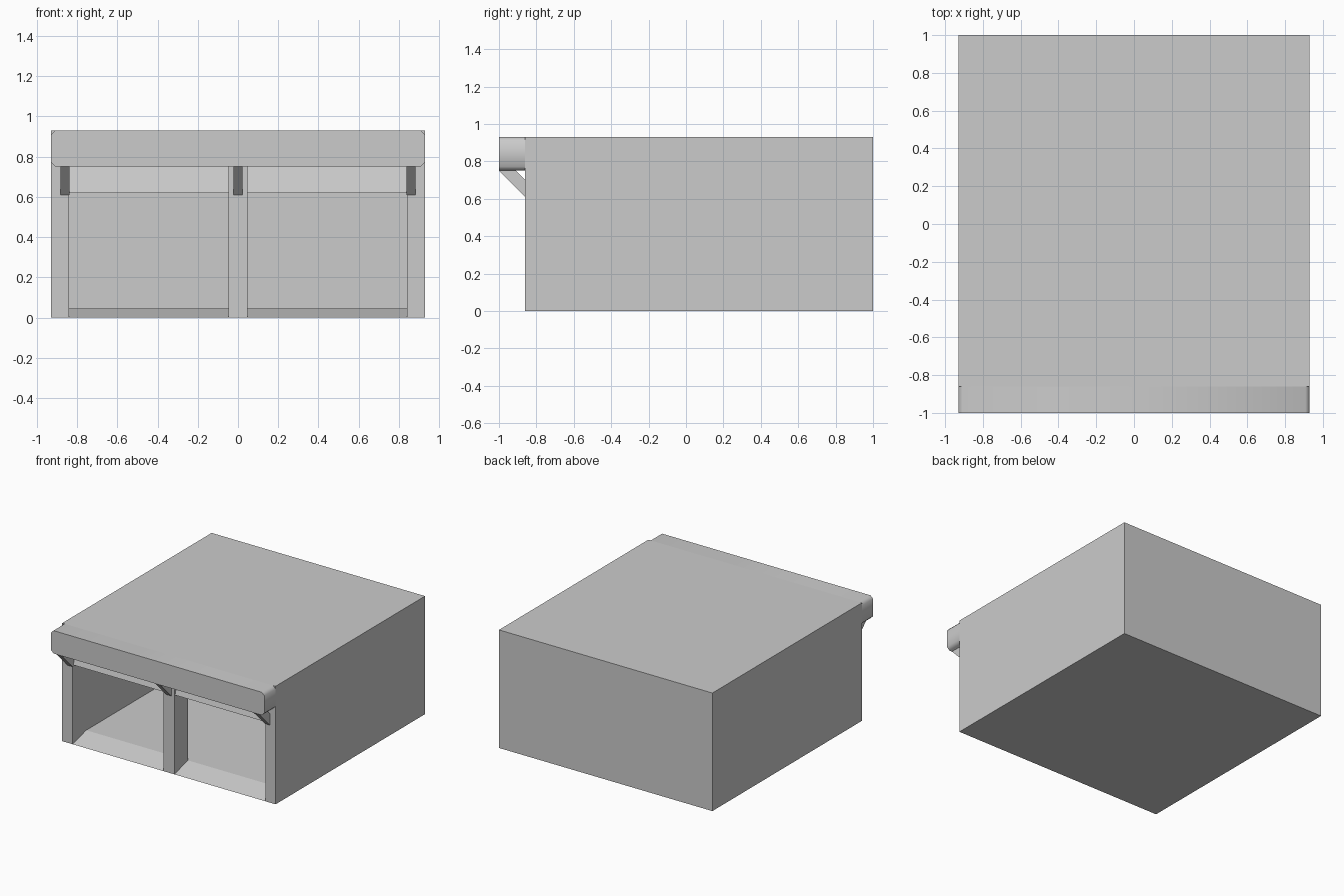
import bpy, bmesh

if "Cube" in bpy.data.objects:
    bpy.data.objects.remove(bpy.data.objects["Cube"])


def prism(name, profile, axis, start, end):
    """Extrude a closed 2D profile along x (profile = y,z) or y (profile = x,z)."""
    bm = bmesh.new()
    place = (lambda a, b, t: (t, a, b)) if axis == 'x' else (lambda a, b, t: (a, t, b))
    face = bm.faces.new([bm.verts.new(place(a, b, start)) for a, b in profile])
    ext = bmesh.ops.extrude_face_region(bm, geom=[face])
    new = [v for v in ext['geom'] if isinstance(v, bmesh.types.BMVert)]
    bmesh.ops.translate(bm, verts=new, vec=place(0, 0, end - start))
    bmesh.ops.recalc_face_normals(bm, faces=bm.faces)
    mesh = bpy.data.meshes.new(name)
    bm.to_mesh(mesh)
    bm.free()
    obj = bpy.data.objects.new(name, mesh)
    bpy.context.collection.objects.link(obj)
    return obj


def rect(a0, a1, b0, b1):
    return [(a0, b0), (a1, b0), (a1, b1), (a0, b1)]


W, H = 0.93, 0.93            # half width and height
FRONT, BACK = -0.86, 1.0
INNER, CEIL = 0.84, 0.84     # inner half width and ceiling
POST, POST_BACK = 0.047, -0.69

# Outer shell, hollowed out with an entry ramp and level floor
shell = prism('garage_shell', rect(FRONT, BACK, 0, H), 'x', -W, W)
slope = 0.045 / (POST_BACK - FRONT)
cavity = prism('cavity_cutter', [(FRONT - 0.04, -0.04 * slope), (POST_BACK, 0.045),
                                 (0.91, 0.045), (0.91, CEIL), (FRONT - 0.04, CEIL)],
               'x', -INNER, INNER)
cavity.hide_render = True
cut = shell.modifiers.new('hollow', 'BOOLEAN')
cut.operation, cut.solver, cut.object = 'DIFFERENCE', 'EXACT', cavity
bpy.context.view_layer.objects.active = shell
bpy.ops.object.modifier_apply(modifier='hollow')
bpy.data.objects.remove(cavity)

# Pillar between the two bays
prism('centre_pillar', rect(FRONT, POST_BACK, 0, CEIL), 'x', -POST, POST)

# Tilted header above each bay
header = [(-0.85, 0.62), (POST_BACK, 0.62), (POST_BACK, CEIL), (-0.79, CEIL)]
for side, x0, x1 in (('left', -INNER, -POST), ('right', POST, INNER)):
    prism(side + '_header', header, 'x', x0, x1)

# Fascia board with clipped corners
c, z0 = 0.022, 0.75
fascia = prism('fascia_board', [(-W + c, z0), (W - c, z0), (W, z0 + c), (W, H - c),
                                (W - c, H), (-W + c, H), (-W, H - c), (-W, z0 + c)],
               'y', -1.0, FRONT)
bpy.ops.object.select_all(action='DESELECT')
fascia.select_set(True)
bpy.context.view_layer.objects.active = fascia
bpy.ops.object.shade_smooth_by_angle(angle=1.0)

# Diagonal struts under the fascia
strut = [(-1.0, z0), (FRONT, 0.61), (FRONT, 0.70), (-0.908, z0)]
for name, x in (('left', -0.86), ('centre', 0), ('right', 0.86)):
    prism(name + '_strut', strut, 'x', x - 0.023, x + 0.023)
